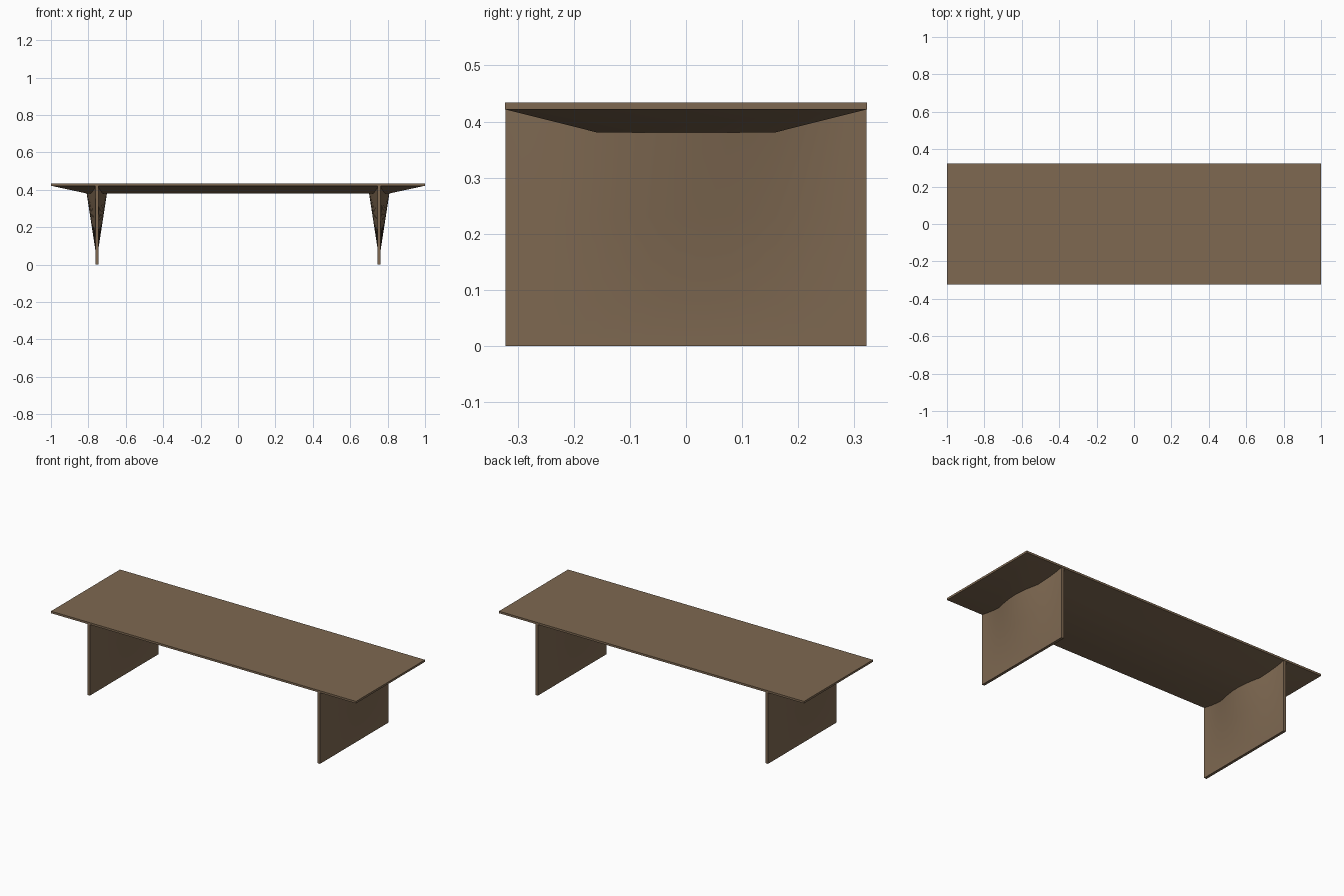
import bpy, bmesh, math

cube = bpy.data.objects.get("Cube")
if cube:
    bpy.data.objects.remove(cube, do_unlink=True)

wood = bpy.data.materials.new("brown_wood")
wood.use_nodes = True
colour = (0.21, 0.14, 0.083, 1)
wood.diffuse_color = colour
wood.node_tree.nodes["Principled BSDF"].inputs["Base Color"].default_value = colour

WIDTH = 0.323   # half depth of the table


def loft(name, rings):
    """Closed solid through a stack of rings with equal point counts."""
    bm = bmesh.new()
    loops = [[bm.verts.new(p) for p in ring] for ring in rings]
    n = len(loops[0])
    for low, high in zip(loops, loops[1:]):
        for i in range(n):
            j = (i + 1) % n
            bm.faces.new((low[i], low[j], high[j], high[i]))
    bm.faces.new(loops[0][::-1])
    bm.faces.new(loops[-1])
    bmesh.ops.recalc_face_normals(bm, faces=bm.faces)
    mesh = bpy.data.meshes.new(name)
    bm.to_mesh(mesh)
    bm.free()
    mesh.materials.append(wood)
    obj = bpy.data.objects.new(name, mesh)
    bpy.context.collection.objects.link(obj)
    bpy.ops.object.select_all(action='DESELECT')
    obj.select_set(True)
    bpy.context.view_layer.objects.active = obj
    bpy.ops.object.shade_smooth_by_angle(angle=math.radians(30))
    return obj


def rectangle(x, y, z):
    return [(-x, -y, z), (x, -y, z), (x, y, z), (-x, y, z)]


# Tabletop: thin board over a body that tapers inward underneath
loft("tabletop", [rectangle(0.81, 0.16, 0.381), rectangle(1, WIDTH, 0.422),
                  rectangle(1, WIDTH, 0.434)])


# Panel legs: thin at the foot and side edges, swelling at the upper middle
def leg_ring(centre, z, steps=16):
    swell = max(0, (z - 0.08) / 0.3)
    half = []
    for i in range(steps + 1):
        y = WIDTH * (2 * i / steps - 1) * 0.995
        bulge = (1 + math.cos(math.pi * y / WIDTH)) / 2
        half.append((0.008 + 0.046 * bulge * swell, y))
    return ([(centre + t, y, z) for t, y in half] +
            [(centre - t, y, z) for t, y in reversed(half)])


for side, name in ((1, "left_leg"), (-1, "right_leg")):
    loft(name, [leg_ring(side * 0.755, z) for z in (0, 0.08, 0.23, 0.38, 0.426)])
